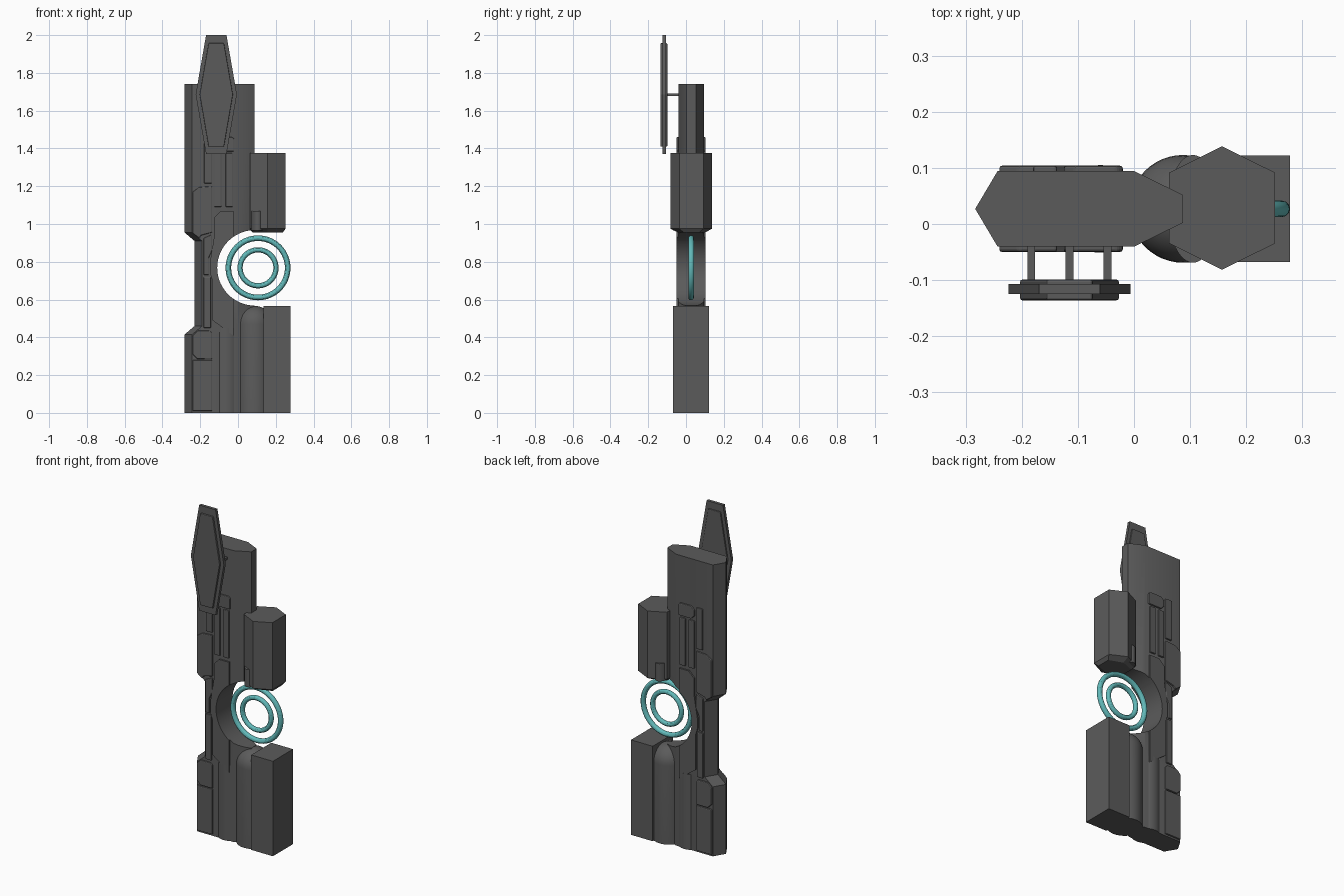
import bpy, bmesh, math

if "Cube" in bpy.data.objects:
    bpy.data.objects.remove(bpy.data.objects["Cube"])

CY = 0.027            # y of the body's symmetry plane
ARCH = (0.09, 0.768)  # x, z of the round opening


def material(name, col):
    m = bpy.data.materials.new(name)
    m.diffuse_color = (*col, 1)
    m.use_nodes = True
    m.node_tree.nodes["Principled BSDF"].inputs["Base Color"].default_value = m.diffuse_color
    return m


GREY = material("dark_grey", (0.105, 0.105, 0.105))
TEAL = material("teal", (0.12, 0.48, 0.48))


def loft(name, rings, mat=GREY):
    """Closed solid through a list of equal-length vertex rings."""
    bm = bmesh.new()
    loops = [[bm.verts.new(p) for p in r] for r in rings]
    n = len(loops[0])
    for a, b in zip(loops, loops[1:]):
        for i in range(n):
            j = (i + 1) % n
            bm.faces.new((a[i], a[j], b[j], b[i]))
    bm.faces.new(loops[0])
    bm.faces.new(loops[-1])
    bmesh.ops.recalc_face_normals(bm, faces=bm.faces)
    me = bpy.data.meshes.new(name)
    bm.to_mesh(me)
    bm.free()
    me.materials.append(mat)
    ob = bpy.data.objects.new(name, me)
    bpy.context.collection.objects.link(ob)
    return ob


def activate(ob):
    bpy.ops.object.select_all(action='DESELECT')
    ob.select_set(True)
    bpy.context.view_layer.objects.active = ob


def smooth(ob):
    activate(ob)
    bpy.ops.object.shade_smooth_by_angle(angle=math.radians(30))


def ellipse(cx, rx, ry, z, n=48):
    return [(cx + rx * math.cos(2 * math.pi * i / n),
             CY + ry * math.sin(2 * math.pi * i / n), z) for i in range(n)]


def plate(name, outline, y0, y1, bevel=0.0):
    """Front-view outline (x, z) extruded along y."""
    ob = loft(name, [[(x, y, z) for x, z in outline] for y in (y0, y1)])
    if bevel:
        m = ob.modifiers.new("bevel", 'BEVEL')
        m.width, m.segments, m.limit_method = bevel, 2, 'ANGLE'
    return ob


def cut(ob, cutter):
    m = ob.modifiers.new("opening", 'BOOLEAN')
    m.operation, m.object, m.solver = 'DIFFERENCE', cutter, 'EXACT'
    activate(ob)
    bpy.ops.object.modifier_apply(modifier=m.name)


# Cutter for the round opening
cutter = plate("opening_cutter",
               [(ARCH[0] + 0.2 * math.cos(2 * math.pi * i / 72),
                 ARCH[1] + 0.2 * math.sin(2 * math.pi * i / 72)) for i in range(72)],
               -0.3, 0.3)
cutter.hide_render = True


# Main body: chamfered section with a narrowed waist on the left
def body_section(z, tip, shoulder):
    return [(tip, CY, z), (shoulder, CY + 0.0675, z), (0.0, CY + 0.0675, z),
            (0.087, CY + 0.025, z), (0.087, CY - 0.025, z),
            (0.0, CY - 0.0675, z), (shoulder, CY - 0.0675, z)]


WIDE, WAIST = (-0.283, -0.243), (-0.23, -0.19)
body = loft("main_body", [body_section(z, *w) for z, w in (
    (0, WIDE), (0.415, WIDE), (0.46, WAIST), (0.91, WAIST), (0.955, WIDE), (1.74, WIDE))])
cut(body, cutter)
smooth(body)

# Lower box, domed column and shallow side column
loft("lower_box", [[(0.135, -0.068, z), (0.278, -0.068, z), (0.278, 0.122, z), (0.135, 0.122, z)]
                   for z in (0, 0.567)])
dome = [ellipse(0.0875, 0.096, 0.096, 0)]
for k in range(9):
    a = math.radians(10.5 * k)
    dome.append(ellipse(0.0875, 0.096 * math.cos(a), 0.096 * math.cos(a), 0.47 + 0.097 * math.sin(a)))
smooth(loft("domed_column", dome))
smooth(loft("side_column", [ellipse(-0.06, 0.078, 0.078, z) for z in (0, 0.45)]))


# Upper hexagonal pillar with tapered foot, and the small collar on it
def hexagon(z, s=1.0, t=1.0):
    pts = [(0, 0.11), (0.0945, 0.063), (0.0945, -0.063), (0, -0.11), (-0.0945, -0.063), (-0.0945, 0.063)]
    return [(0.157 + x * s, 0.0285 + y * t, z) for x, y in pts]


loft("hex_pillar", [hexagon(0.955, 0.85, 0.65), hexagon(0.975), hexagon(1.375)])
smooth(loft("pillar_collar", [ellipse(0.105, 0.045, 0.096, z) for z in (0.965, 1.07)]))


# Raised panels, repeated on front and back
def box(x0, x1, z0, z1, c=0.0):
    if not c:
        return [(x0, z0), (x1, z0), (x1, z1), (x0, z1)]
    return [(x0 + c, z0), (x1, z0), (x1, z1 - c / 2), (x1 - c / 2, z1), (x0 + c, z1), (x0, z1 - c), (x0, z0 + c)]


PANELS = {
    "shoulder_panel": [(-0.24, 0.95), (-0.205, 0.925), (-0.195, 0.94), (-0.137, 0.955),
                       (-0.137, 1.2), (-0.205, 1.195), (-0.24, 1.17)],
    "upper_strip": box(-0.18, -0.137, 1.215, 1.46),
    "left_rail": box(-0.125, -0.087, 1.09, 1.375),
    "right_rail": box(-0.066, -0.028, 1.09, 1.375),
    "rail_cap": box(-0.125, -0.02, 1.385, 1.46, 0.02),
    "waist_strip": [(-0.182, 0.73), (-0.155, 0.73), (-0.155, 0.82), (-0.137, 0.86), (-0.137, 0.945), (-0.182, 0.925)],
    "lower_strip": box(-0.182, -0.143, 0.45, 0.72),
    "hip_panel": box(-0.24, -0.137, 0.285, 0.435, 0.025),
    "base_panel": box(-0.24, -0.137, 0.01, 0.28),
}
ARCH_PANEL = [(-0.135, 0.49), (-0.025, 0.41), (-0.025, 1.07), (-0.09, 1.07), (-0.125, 1.035),
              (-0.125, 0.94), (-0.148, 0.8), (-0.148, 0.74), (-0.135, 0.7)]
for side, sgn in (("front", -1), ("back", 1)):
    y0, y1 = CY + sgn * 0.055, CY + sgn * 0.077
    for name, outline in PANELS.items():
        plate(f"{name}_{side}", outline, y0, y1, 0.005)
    arch = plate(f"arch_panel_{side}", ARCH_PANEL, y0, y1)
    cut(arch, cutter)
bpy.data.objects.remove(cutter)

# Shield: thin plate with a raised core, held by three rods
SX = -0.115


def shield_outline(top_w, mid_w, z0, z1):
    return [(SX - top_w, z0), (SX + top_w, z0), (SX + mid_w, 1.685),
            (SX + top_w, z1), (SX - top_w, z1), (SX - mid_w, 1.685)]


plate("shield_plate", shield_outline(0.054, 0.109, 1.37, 2.0), -0.125, -0.107)
plate("shield_core", shield_outline(0.041, 0.088, 1.41, 1.957), -0.136, -0.099, 0.004)
for i in (-1, 0, 1):
    x = SX + i * 0.068
    plate(f"shield_rod_{i + 2}", box(x - 0.007, x + 0.007, 1.678, 1.692), -0.11, -0.03)

# Two concentric rings floating in the opening
for name, major, minor in (("outer_ring", 0.157, 0.0148), ("inner_ring", 0.095, 0.0138)):
    bpy.ops.mesh.primitive_torus_add(major_radius=major, minor_radius=minor, major_segments=64,
                                     minor_segments=12, location=(0.106, CY, ARCH[1]),
                                     rotation=(math.pi / 2, 0, 0))
    ring = bpy.context.object
    ring.name = name
    ring.data.materials.append(TEAL)
    smooth(ring)
